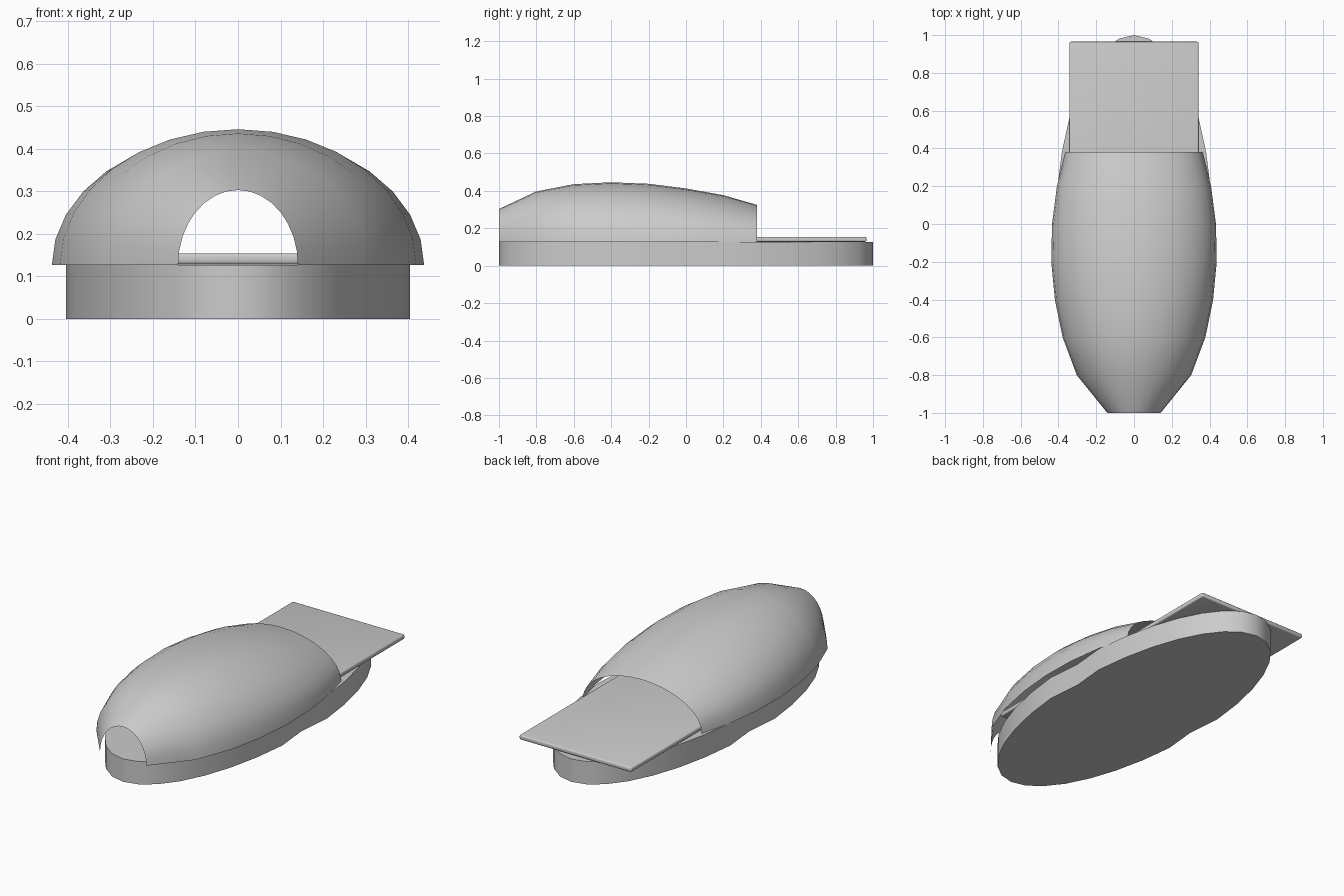
import bpy, bmesh, math

if "Cube" in bpy.data.objects:
    bpy.data.objects.remove(bpy.data.objects["Cube"])


def make_object(name, bm, angle):
    bmesh.ops.recalc_face_normals(bm, faces=bm.faces)
    mesh = bpy.data.meshes.new(name)
    bm.to_mesh(mesh)
    bm.free()
    ob = bpy.data.objects.new(name, mesh)
    bpy.context.collection.objects.link(ob)
    bpy.ops.object.select_all(action='DESELECT')
    ob.select_set(True)
    bpy.context.view_layer.objects.active = ob
    bpy.ops.object.shade_smooth_by_angle(angle=math.radians(angle))
    return ob


# Base: elliptical plinth with a small pinch at the middle of each side
bm = bmesh.new()
ring = []
SIDES = 32
for i in range(SIDES):
    a = 2 * math.pi * i / SIDES
    rx = 0.387 if i in (0, SIDES // 2) else 0.413
    ring.append(bm.verts.new((rx * math.cos(a), math.sin(a), 0)))
bottom = bm.faces.new(ring)
ext = bmesh.ops.extrude_face_region(bm, geom=[bottom], use_keep_orig=True)
top = [g for g in ext["geom"] if isinstance(g, bmesh.types.BMVert)]
bmesh.ops.translate(bm, verts=top, vec=(0, 0, 0.126))
make_object("base", bm, 30)

# Canopy: open thin shell lofted through half-ellipse ribs (y, half width, top z)
RIBS = [(-1.0, 0.141, 0.303), (-0.8, 0.303, 0.397), (-0.6, 0.378, 0.436),
        (-0.4, 0.419, 0.446), (-0.2, 0.438, 0.438), (0.0, 0.434, 0.413),
        (0.2, 0.408, 0.377), (0.38, 0.363, 0.325)]
FLOOR, STEPS = 0.126, 16
bm = bmesh.new()
rows = []
for y, w, h in RIBS:
    rows.append([bm.verts.new((w * math.cos(math.pi * k / STEPS), y,
                               FLOOR + (h - FLOOR) * math.sin(math.pi * k / STEPS)))
                 for k in range(STEPS + 1)])
for r0, r1 in zip(rows, rows[1:]):
    for k in range(STEPS):
        bm.faces.new((r0[k], r0[k + 1], r1[k + 1], r1[k]))
make_object("canopy_shell", bm, 30)

# Deck: thin slab with softened edges running under the canopy and out the back
bm = bmesh.new()
bmesh.ops.create_cube(bm, size=1)
y0, y1, z0, z1 = -0.68, 0.965, 0.128, 0.154
for v in bm.verts:
    v.co = (v.co.x * 0.684, y0 + (v.co.y + 0.5) * (y1 - y0), z0 + (v.co.z + 0.5) * (z1 - z0))
bmesh.ops.bevel(bm, geom=bm.edges[:], offset=0.008, segments=3, profile=0.5, affect='EDGES')
make_object("deck_slab", bm, 40)
